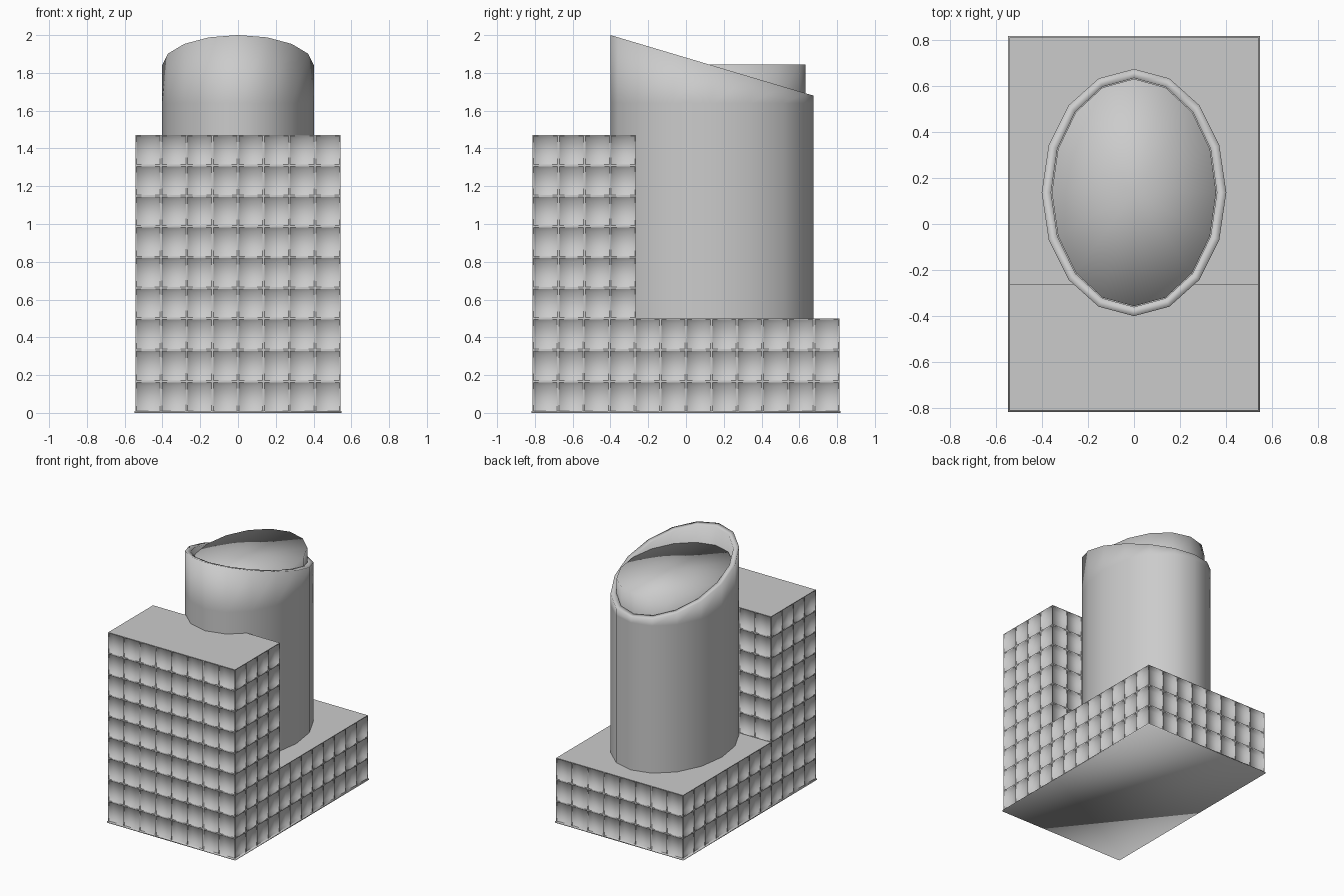
import bpy
import bmesh
from math import cos, sin, pi
from mathutils import Vector

default_cube = bpy.data.objects.get("Cube")
if default_cube:
    bpy.data.objects.remove(default_cube)

concrete = bpy.data.materials.new("light grey concrete")
concrete.use_nodes = True
concrete.diffuse_color = (0.6, 0.6, 0.6, 1)
concrete.node_tree.nodes["Principled BSDF"].inputs["Base Color"].default_value = (0.6, 0.6, 0.6, 1)

# Main dimensions
HALF_X, HALF_Y = 0.543, 0.812
BLOCK_BACK = -0.264
LOW_TOP, HIGH_TOP = 0.5, 1.472
UP = Vector((0, 0, 1))


def finish(name, bm):
    mesh = bpy.data.meshes.new(name)
    bm.to_mesh(mesh)
    bm.free()
    mesh.materials.append(concrete)
    obj = bpy.data.objects.new(name, mesh)
    bpy.context.collection.objects.link(obj)
    return obj


def facade(name, start, end, z0, z1, columns, rows):
    """Wall of scooped square bays; start to end runs left to right from outside."""
    bm = bmesh.new()
    a, b = Vector((*start, z0)), Vector((*end, z0))
    grid = [[bm.verts.new(a.lerp(b, i / columns) + UP * (z1 - z0) * j / rows)
             for i in range(columns + 1)] for j in range(rows + 1)]
    bays = [bm.faces.new((grid[j][i], grid[j][i + 1], grid[j + 1][i + 1], grid[j + 1][i]))
            for j in range(rows) for i in range(columns)]
    bm.normal_update()
    bmesh.ops.inset_individual(bm, faces=bays, thickness=0.005, use_even_offset=True)
    reveals = bmesh.ops.inset_individual(bm, faces=bays, thickness=0.02, depth=-0.025,
                                         use_even_offset=True)["faces"]
    for face in bays + reveals:
        face.smooth = True
    return finish(name, bm)


def slab(name, x, y0, y1, z0, z1, smooth=False):
    bm = bmesh.new()
    bmesh.ops.create_cube(bm, size=1)
    for v in bm.verts:
        v.co = (v.co.x * 2 * x, y0 if v.co.y < 0 else y1, z0 if v.co.z < 0 else z1)
    for face in bm.faces:
        face.smooth = smooth
    return finish(name, bm)


# Walls of the low podium and the tall front block
for label, back, z0, z1, depth_bays, rows in (
        ("podium", HALF_Y, 0, LOW_TOP, 12, 3),
        ("block", BLOCK_BACK, LOW_TOP, HIGH_TOP, 4, 6)):
    corners = [(-HALF_X, -HALF_Y), (HALF_X, -HALF_Y), (HALF_X, back), (-HALF_X, back)]
    for k, side in enumerate(("front", "left", "back", "right")):
        facade(f"{label}_{side}_wall", corners[k], corners[(k + 1) % 4],
               z0, z1, depth_bays if k % 2 else 8, rows)

# Flat roofs and ground plate
slab("podium_roof", HALF_X, BLOCK_BACK, HALF_Y, LOW_TOP - 0.004, LOW_TOP)
slab("block_roof", HALF_X, -HALF_Y, BLOCK_BACK, HIGH_TOP - 0.004, HIGH_TOP)
slab("ground_plate", HALF_X + 0.006, -HALF_Y - 0.006, HALF_Y + 0.006, 0, 0.01, smooth=True)

# Oval tower: open slanted rim around a separate level core
SIDES, CENTRE_Y = 16, 0.137


def slant(y):
    return 2 - (y + 0.4) * 0.298


def level(z):
    return lambda y: z


def oval_shell(name, profile, capped=False):
    """Loft oval rings given as (x radius, y radius, height function)."""
    bm = bmesh.new()
    rings = []
    for rx, ry, height in profile:
        ring = []
        for k in range(SIDES):
            t = 2 * pi * k / SIDES
            y = CENTRE_Y + ry * cos(t)
            ring.append(bm.verts.new((-rx * sin(t), y, height(y))))
        rings.append(ring)
    for low, high in zip(rings, rings[1:]):
        for k in range(SIDES):
            n = (k + 1) % SIDES
            bm.faces.new((low[k], low[n], high[n], high[k]))
    if capped:
        top = rings[-1]
        peak = bm.verts.new((0, CENTRE_Y, top[0].co.z))
        for k in range(SIDES):
            bm.faces.new((top[k], top[(k + 1) % SIDES], peak))
    for face in bm.faces:
        face.smooth = True
    return finish(name, bm)


oval_shell("oval_tower", [(0.402, 0.538, level(LOW_TOP - 0.02)), (0.402, 0.538, level(1.64)),
                          (0.402, 0.538, slant), (0.361, 0.498, slant),
                          (0.361, 0.498, level(1.64))])
oval_shell("oval_core", [(0.358, 0.495, level(1.64)), (0.358, 0.495, level(1.845))], capped=True)
